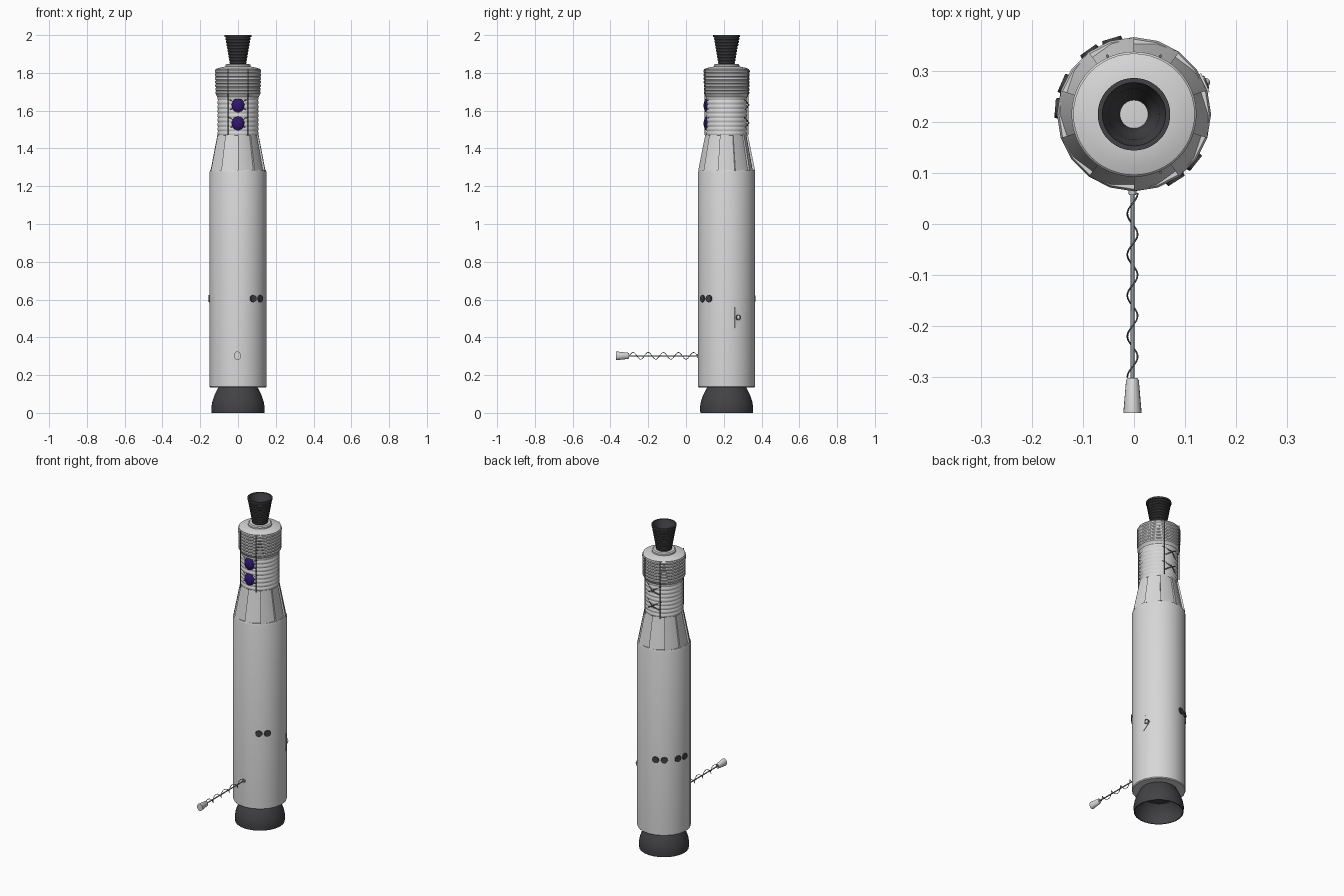
import bpy, bmesh
from math import sin, cos, pi, radians
from mathutils import Vector, Matrix

cube = bpy.data.objects.get("Cube")
if cube:
    bpy.data.objects.remove(cube, do_unlink=True)

AXIS = Vector((0, 0.215, 0))   # centre line of the stage
BODY_R = 0.151


def material(name, r, g, b):
    m = bpy.data.materials.new(name)
    m.use_nodes = True
    m.diffuse_color = (r, g, b, 1)
    m.node_tree.nodes["Principled BSDF"].inputs["Base Color"].default_value = (r, g, b, 1)
    return m


PAINT = material("light grey paint", 0.68, 0.68, 0.68)
DARK = material("dark nozzle grey", 0.055, 0.055, 0.06)
STRUT = material("strut grey", 0.15, 0.15, 0.15)
BLUE = material("deep indigo", 0.03, 0.008, 0.16)
BOOM = material("boom grey", 0.3, 0.32, 0.34)


def finish(name, bm, mat, angle=35, loc=AXIS):
    bmesh.ops.remove_doubles(bm, verts=bm.verts, dist=1e-5)
    bmesh.ops.recalc_face_normals(bm, faces=bm.faces)
    me = bpy.data.meshes.new(name)
    bm.to_mesh(me)
    bm.free()
    me.materials.append(mat)
    for p in me.polygons:
        p.use_smooth = True
    me.set_sharp_from_angle(angle=radians(angle))
    ob = bpy.data.objects.new(name, me)
    ob.location = loc
    bpy.context.collection.objects.link(ob)
    return ob


def bridge(bm, rings):
    for a, b in zip(rings, rings[1:]):
        n = len(a)
        for i in range(n):
            j = (i + 1) % n
            bm.faces.new((a[i], a[j], b[j], b[i]))


def lathe(name, profile, mat, sides=48, angle=35, loc=AXIS):
    """Spin (radius, height) points about the vertical axis."""
    bm = bmesh.new()
    rings = []
    for r, z in profile:
        r = max(r, 1e-7)
        rings.append([bm.verts.new((r * cos(2 * pi * i / sides + pi / 2),
                                    r * sin(2 * pi * i / sides + pi / 2), z))
                      for i in range(sides)])
    bridge(bm, rings)
    return finish(name, bm, mat, angle, loc)


def ribs(z0, z1, count, r0, r1, depth):
    """Profile of stacked hoops between two heights."""
    step = (z1 - z0) / count
    pts = []
    for i in range(count):
        r = r0 + (r1 - r0) * i / count
        z = z0 + i * step
        pts += [(r - depth, z), (r, z + step * 0.25),
                (r, z + step * 0.7), (r - depth, z + step * 0.95)]
    return pts


def tube(name, points, radius, mat, loc=AXIS):
    cu = bpy.data.curves.new(name, "CURVE")
    cu.dimensions = "3D"
    cu.bevel_depth = radius
    cu.bevel_resolution = 1
    cu.use_fill_caps = True
    sp = cu.splines.new("POLY")
    sp.points.add(len(points) - 1)
    for p, co in zip(sp.points, points):
        p.co = (*co, 1)
    cu.materials.append(mat)
    ob = bpy.data.objects.new(name, cu)
    ob.location = loc
    bpy.context.collection.objects.link(ob)
    return ob


def ball(name, centre, size, mat):
    bm = bmesh.new()
    bmesh.ops.create_uvsphere(bm, u_segments=24, v_segments=14, radius=1,
                              matrix=Matrix.Diagonal((*size, 1)))
    return finish(name, bm, mat, 60, AXIS + Vector(centre))


# Main engine bell, open underneath
lathe("engine_bell", [(0, 0.13), (0.1, 0.14), (0.109, 0.125), (0.124, 0.095), (0.136, 0.06),
                      (0.141, 0.03), (0.139, 0), (0.134, 0), (0.134, 0.03), (0.12, 0.075),
                      (0.09, 0.105), (0, 0.115)], DARK)

# Long tank with softened top rim
lathe("tank_body", [(0, 0.135), (0.147, 0.135), (BODY_R, 0.14), (BODY_R, 1.272),
                    (0.147, 1.285), (0, 1.285)], PAINT, sides=20)

# Tapered adapter of overlapping petals
bm = bmesh.new()
rings = []
for radius, z in ((0.151, 1.28), (0.113, 1.472)):
    ring = []
    for i in range(10):
        for part, scale in ((0, 1), (0.5, 0.965), (1, 0.92)):
            a = pi / 2 + (i + part) * pi / 5
            ring.append(bm.verts.new((radius * scale * cos(a), radius * scale * sin(a), z)))
    rings.append(ring)
bridge(bm, rings)
bm.faces.new(rings[0])
bm.faces.new(rings[1])
finish("adapter_petals", bm, PAINT, 25)

# Ribbed equipment section and wider ribbed drum
lathe("equipment_section", [(0, 1.465)] + ribs(1.468, 1.68, 9, 0.109, 0.109, 0.004)
      + [(0, 1.68)], PAINT)
lathe("upper_drum", [(0, 1.67), (0.108, 1.67)] + ribs(1.685, 1.818, 7, 0.12, 0.123, 0.004)
      + [(0.119, 1.82), (0.1, 1.827), (0.07, 1.833), (0, 1.833)], PAINT)
lathe("docking_collar", [(0, 1.828), (0.067, 1.828), (0.067, 1.842), (0.06, 1.847),
                         (0, 1.847)], PAINT)

# Ribbed docking cone, open at the top, with a light floor disc
lathe("docking_cone", [(0.04, 1.845)] + ribs(1.847, 1.99, 9, 0.045, 0.07, 0.003)
      + [(0.071, 1.99), (0.071, 2.0), (0.062, 2.0), (0.056, 1.97), (0.05, 1.955),
         (0.046, 1.92), (0.038, 1.9), (0.027, 1.858), (0.027, 1.845)], DARK)
lathe("cone_floor", [(0, 1.845), (0.028, 1.845), (0.028, 1.86), (0, 1.862)], PAINT, 24)

# Vertical rails and pyramid brackets on the front and back
for side, face in ((-1, "front"), (1, "back")):
    for sx in (-1, 1):
        tube(f"{face}_rail", [(sx * 0.052, side * 0.114, 1.47),
                              (sx * 0.052, side * 0.114, 1.82)], 0.003, STRUT)
    for z in (1.535, 1.63):
        for sx in (-1, 1):
            for sz in (-1, 1):
                tube(f"{face}_bracket", [(sx * 0.058, side * 0.088, z + sz * 0.036),
                                         (0, side * 0.118, z)], 0.003, STRUT)

# Indigo tanks on the front
for z in (1.532, 1.627):
    ball("indigo_tank", (0, -0.092, z), (0.036, 0.03, 0.044), BLUE)

# Pairs of small dark thrusters round the body
for middle in (-48, 116, 166):
    for offset in (-9.5, 9.5):
        a = radians(middle + offset)
        d = Vector((cos(a), sin(a), 0))
        bm = bmesh.new()
        bmesh.ops.create_cone(bm, cap_ends=True, segments=12, radius1=0.021, radius2=0.019,
                              depth=0.012,
                              matrix=d.to_track_quat("Z", "Y").to_matrix().to_4x4())
        finish("thruster", bm, DARK, 35, AXIS + d * 0.149 + Vector((0, 0, 0.605)))

# Triangular side fitting with a ball
a = radians(24)
out = Vector((cos(a), sin(a), 0))
across = Vector((-sin(a), cos(a), 0))
bm = bmesh.new()
corners = [out * r + across * w + Vector((0, 0, z))
           for r in (0.146, 0.153)
           for w, z in ((-0.02, 0.45), (0.02, 0.505), (-0.02, 0.56))]
v = [bm.verts.new(c) for c in corners]
bridge(bm, [v[:3], v[3:]])
bm.faces.new(v[:3])
bm.faces.new(v[3:])
finish("side_fitting", bm, PAINT)
ball("fitting_ball", out * 0.153 + Vector((0, 0, 0.505)), (0.009, 0.009, 0.011), PAINT)
ring_points = [out * 0.154 + across * 0.012 * cos(t * pi / 8)
               + Vector((0, 0, 0.505 + 0.015 * sin(t * pi / 8))) for t in range(17)]
tube("fitting_ring", ring_points, 0.002, STRUT)

# Antenna boom: straight rod, coiled wire, base socket and end can
BX, BZ = -0.003, 0.302
tube("boom_rod", [(BX, 0.07, BZ), (BX, -0.31, BZ)], 0.0035, BOOM, Vector())
steps = 100
tube("boom_coil", [(BX + 0.01 * cos(t / steps * 9 * pi), 0.06 - 0.36 * t / steps,
                    BZ + 0.018 * sin(t / steps * 9 * pi)) for t in range(steps + 1)],
     0.0017, STRUT, Vector())
for name, prof in (("boom_end_can", [(0, 0.302), (0.01, 0.302), (0.0125, 0.306),
                                     (0.018, 0.37), (0, 0.37)]),
                   ("boom_socket", [(0, -0.07), (0.009, -0.07), (0.007, -0.057),
                                    (0, -0.057)])):
    part = lathe(name, prof, PAINT, 20, 35, Vector((BX, 0, BZ)))
    part.rotation_euler = (pi / 2, 0, 0)
    part.scale = (1, 1.3, 1)
